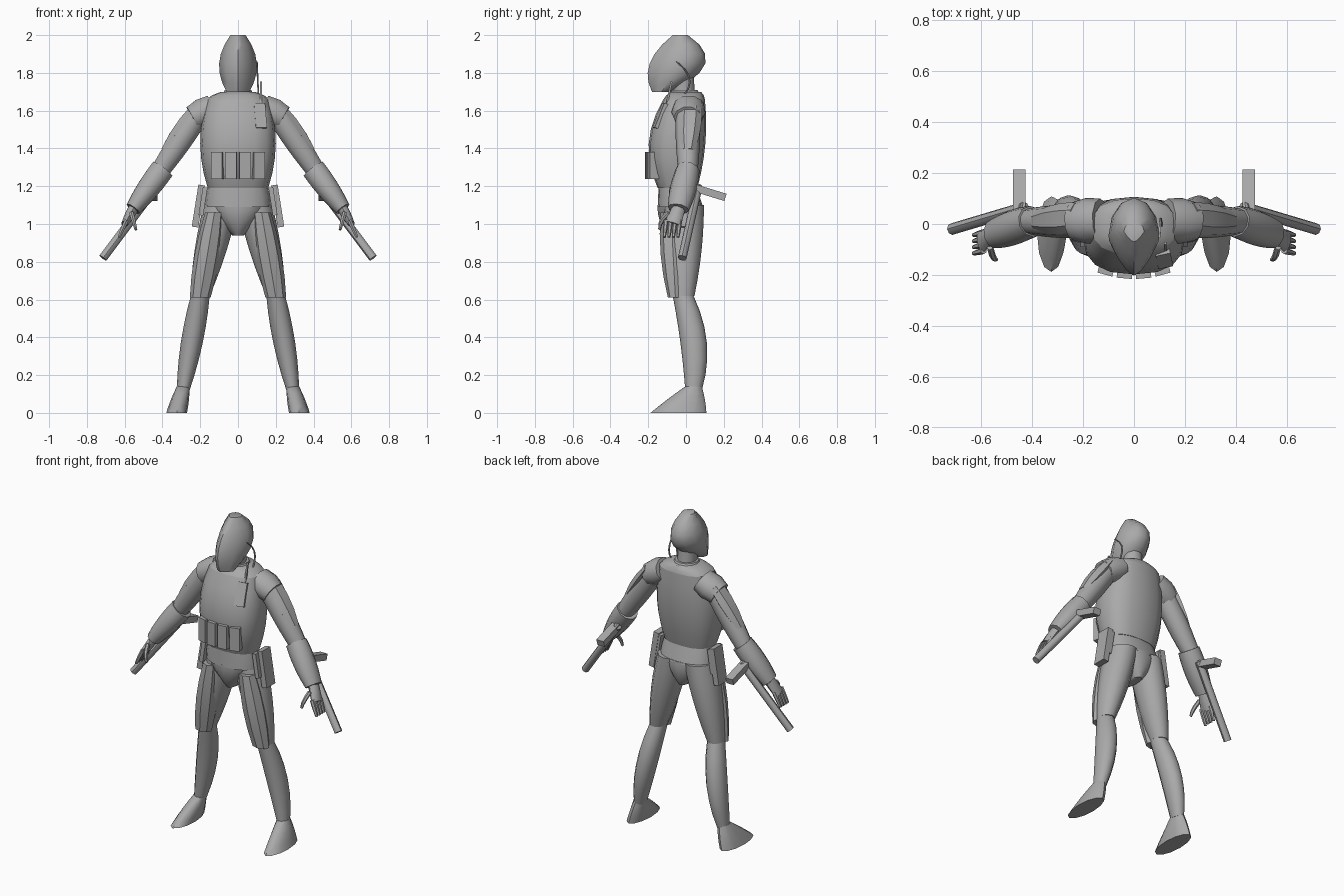
import bpy, bmesh, math
from mathutils import Vector, Matrix

if "Cube" in bpy.data.objects:
    bpy.data.objects.remove(bpy.data.objects["Cube"])

grey = bpy.data.materials.new("plain grey")
grey.use_nodes = True
grey.diffuse_color = (0.4, 0.4, 0.4, 1)
grey.node_tree.nodes["Principled BSDF"].inputs["Base Color"].default_value = grey.diffuse_color


def finish(name, bm, angle):
    """Turn the bmesh into a shaded, coloured object."""
    bmesh.ops.recalc_face_normals(bm, faces=bm.faces)
    mesh = bpy.data.meshes.new(name)
    bm.to_mesh(mesh)
    bm.free()
    mesh.materials.append(grey)
    mesh.shade_smooth()
    mesh.set_sharp_from_angle(angle=math.radians(angle))
    obj = bpy.data.objects.new(name, mesh)
    bpy.context.collection.objects.link(obj)


def blend(values, t):
    """Smooth curve through a start, middle and end value."""
    first, middle, last = values
    return first * (1 - t) * (1 - 2 * t) + 4 * middle * t * (1 - t) + last * t * (2 * t - 1)


def loft(name, start, end, width, depth, bow=0, sides=12, rings=7, level=True,
         square=1, pinch=0, side=1, angle=45):
    """Skin oval rings from start to end; bow shifts the middle along y."""
    bm = bmesh.new()
    start, end = Vector(start), Vector(end)
    across, back = Vector((1, 0, 0)), Vector((0, 1, 0))
    if not level:
        along = (end - start).normalized()
        across = along.cross(back).normalized()
        back = across.cross(along)
    skin = []
    for i in range(rings):
        t = i / (rings - 1)
        centre = start.lerp(end, t) + Vector((0, blend((0, bow, 0), t), 0))
        ring = []
        for k in range(sides):
            turn = math.tau * k / sides
            sn, cs = math.sin(turn), math.cos(turn)
            reach = math.copysign(abs(sn) ** square, sn) * (1 - pinch * max(0, cs))
            front = math.copysign(abs(cs) ** square, cs)
            p = centre + across * reach * blend(width, t) - back * front * blend(depth, t)
            ring.append(bm.verts.new((p.x * side, p.y, p.z)))
        skin.append(ring)
    for low, high in zip(skin, skin[1:]):
        for k in range(sides):
            n = (k + 1) % sides
            bm.faces.new((low[k], low[n], high[n], high[k]))
    bm.faces.new(skin[0])
    bm.faces.new(skin[-1])
    finish(name, bm, angle)


def limb(name, start, end, width, depth, **options):
    """Loft whose rings stand square to its axis."""
    loft(name, start, end, width, depth, level=False, **options)


def block(name, centre, size, tilt=0, lean=0, turn=0, side=1):
    """Rectangular block, turned by degrees about x, y and z."""
    bm = bmesh.new()
    bmesh.ops.create_cube(bm, size=1)
    place = Matrix.Diagonal((side, 1, 1, 1)) @ Matrix.Translation(centre)
    for axis, degrees in (("Z", turn), ("Y", lean), ("X", tilt)):
        place = place @ Matrix.Rotation(math.radians(degrees), 4, axis)
    bm.transform(place @ Matrix.Diagonal((*size, 1)))
    finish(name, bm, angle=30)


# Head, neck and collar
loft("head", (0, -.13, 1.7), (0, -.03, 2), (.06, .1, .04), (.05, .147, .04), bow=.035, pinch=.5)
loft("neck", (0, -.01, 1.64), (0, -.02, 1.8), (.06, .055, .06), (.065, .06, .06), rings=3)
loft("collar", (0, 0, 1.66), (0, -.01, 1.71), (.1, .08, .07), (.09, .08, .07), rings=3)

# Trunk
loft("vest", (0, -.045, 1.19), (0, -.01, 1.66), (.16, .2, .165), (.105, .15, .11),
     bow=-.02, sides=16, square=.8)
loft("vest_yoke", (0, -.01, 1.66), (0, 0, 1.7), (.165, .14, .09), (.11, .1, .08),
     sides=16, rings=3, square=.8)
loft("belt", (0, -.03, 1.09), (0, -.045, 1.2), (.175, .17, .157), (.12, .11, .1),
     sides=16, rings=3, square=.85)
loft("pelvis", (0, -.02, .94), (0, -.03, 1.1), (.03, .11, .165), (.08, .115, .12), sides=16)

# Chest pouches, bent round the vest
for i in range(4):
    step = i - 1.5
    block(f"chest_pouch_{i + 1}", (step * .072, -.19 + step * step * .007, 1.31),
          (.06, .05, .145), turn=step * 10)

# Radio with aerial and earpiece wire
block("radio", (.116, -.13, 1.57), (.06, .035, .14), tilt=-22, turn=12)
block("radio_aerial", (.122, -.09, 1.69), (.01, .01, .13), tilt=-12)
wire = (.005, .005, .005)
limb("earpiece_wire", (.1, -.05, 1.86), (.11, -.06, 1.64), wire, wire, bow=.075, sides=6)

for word, side in (("left", 1), ("right", -1)):
    # Joints of the limbs
    hip, knee, ankle = (.09, -.01, 1.1), (.2, -.015, .62), (.29, .04, .12)
    shoulder, elbow, wrist = (.19, .01, 1.61), (.42, .01, 1.27), (.555, -.04, 1.08)

    # Legs
    loft(f"{word}_thigh", hip, knee, (.09, .085, .05), (.105, .095, .06), side=side)
    loft(f"{word}_shin", knee, ankle, (.05, .058, .034), (.055, .07, .044), bow=.028, side=side)
    loft(f"{word}_foot", (.325, -.04, 0), (.29, .04, .14), (.055, .048, .034),
         (.148, .1, .044), rings=5, side=side)
    loft(f"{word}_thigh_plate", (.2, -.056, .61), (.125, -.08, 1.06), (.055, .068, .05),
         (.04, .066, .055), sides=8, rings=5, side=side, angle=35)

    # Arms
    limb(f"{word}_shoulder", (.13, .015, 1.62), (.24, .01, 1.56), (.07, .08, .07),
         (.085, .09, .075), sides=10, rings=3, side=side)
    limb(f"{word}_upper_arm", shoulder, elbow, (.06, .064, .05), (.065, .064, .05),
         sides=10, side=side)
    limb(f"{word}_arm_plate", (.23, .025, 1.615), (.39, .01, 1.39), (.025, .036, .02),
         (.06, .06, .036), sides=6, rings=4, side=side, angle=30)
    limb(f"{word}_forearm", (.4, .01, 1.29), wrist, (.066, .062, .043), (.062, .07, .056),
         sides=10, side=side)

    # Hand, four fingers and thumb
    limb(f"{word}_palm", wrist, (.6, -.07, 1), (.028, .025, .018), (.036, .04, .046),
         sides=8, rings=4, side=side)
    taper = (.013, .012, .008)
    for i in range(4):
        y = i * .024 - .105
        limb(f"{word}_finger_{i + 1}", (.59, y, 1.02), (.63, y - .01, .93), taper, taper,
             sides=6, rings=4, side=side)
    limb(f"{word}_thumb", (.565, -.09, 1.06), (.54, -.14, .97), taper, taper,
         bow=-.015, sides=6, rings=4, side=side)

    # Side-handled baton behind the forearm
    bar = (.023, .023, .023)
    limb(f"{word}_baton", (.715, -.02, .82), (.43, .065, 1.2), bar, bar,
         sides=8, rings=2, side=side)
    block(f"{word}_baton_handle", (.45, .13, 1.165), (.05, .165, .04), tilt=-17, side=side)

    # Hip holster and its backing plate
    block(f"{word}_holster", (.21, -.02, 1.095), (.035, .085, .225), lean=-9, side=side)
    block(f"{word}_holster_strap", (.185, -.035, 1.12), (.025, .11, .15), lean=-9, side=side)
